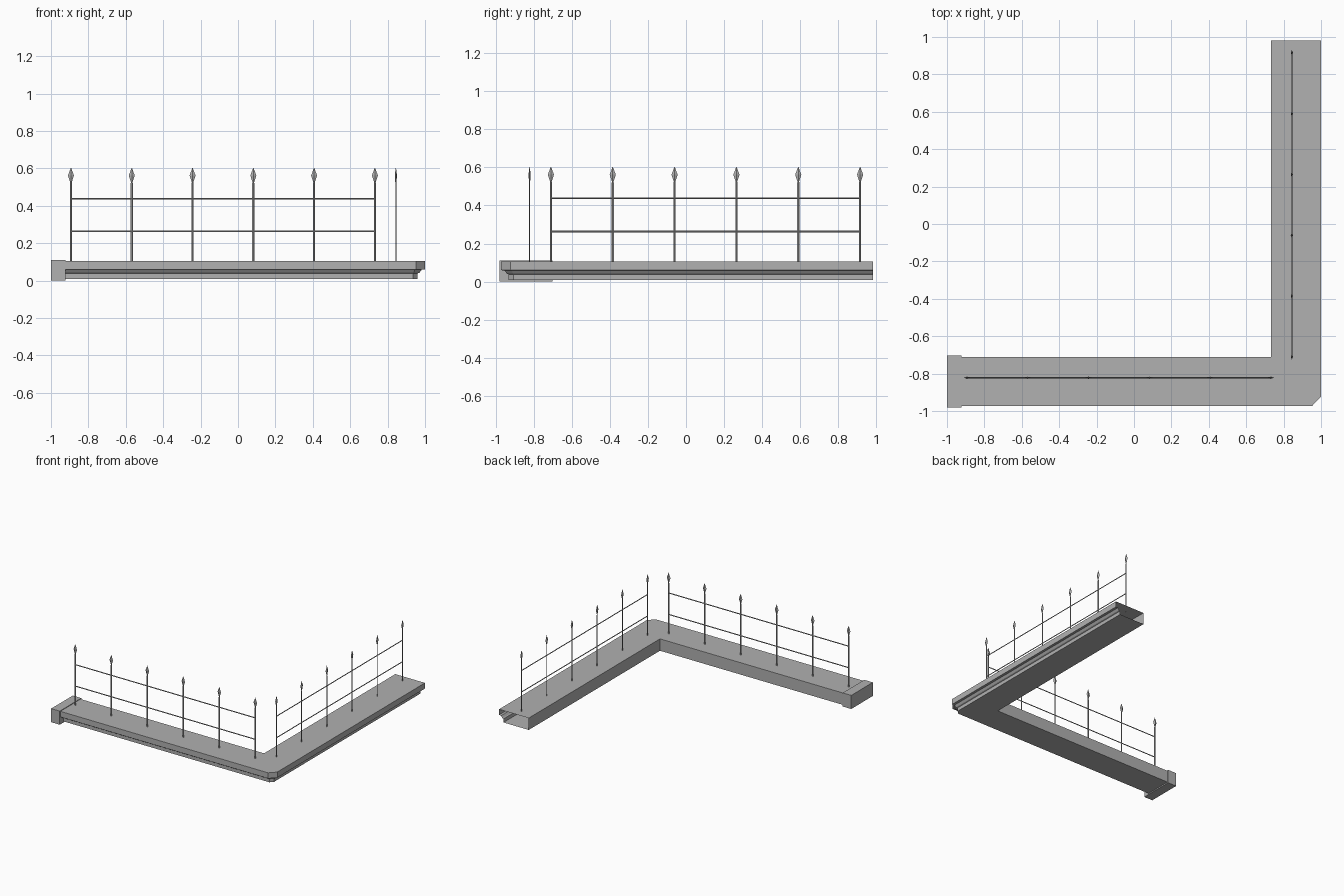
import bpy, math

if "Cube" in bpy.data.objects:
    bpy.data.objects.remove(bpy.data.objects["Cube"])

# Dark grey metal and stone
grey = bpy.data.materials.new("dark_grey")
grey.diffuse_color = (0.44, 0.44, 0.44, 1)
grey.use_nodes = True
grey.node_tree.nodes["Principled BSDF"].inputs["Base Color"].default_value = grey.diffuse_color


def make(name, verts, faces):
    me = bpy.data.meshes.new(name)
    me.from_pydata(verts, [], faces)
    me.materials.append(grey)
    me.update()
    ob = bpy.data.objects.new(name, me)
    bpy.context.collection.objects.link(ob)
    return ob


# L-shaped ledge: moulding profile (inset from the outer edge, height) swept round the corner
T = math.tan(math.radians(22.5))
TOP, BOT = 0.106, 0.009
END_Y, END_X = 0.982, -0.96
outer = [(0, TOP), (0, .06), (.018, .058), (.03, .042), (.04, .038), (.04, BOT)]
verts, faces = [], []
for d, z in outer:
    verts += [(END_X, -0.972 + d, z), (0.953 - d * T, -0.972 + d, z),
              (1 - d, -0.922 + d * T, z), (1 - d, END_Y, z)]
for i in range(len(outer) - 1):
    for j in range(3):
        a = i * 4 + j
        faces.append((a, a + 4, a + 5, a + 1))
n = len(verts)
for z in (BOT, TOP):
    verts += [(END_X, -0.71, z), (0.732, -0.71, z), (0.732, END_Y, z)]
b = n - 4
faces += [(0, 1, n + 4, n + 3), (1, 2, n + 4), (2, 3, n + 5, n + 4),      # top
          (b + 1, b, n, n + 1), (b + 2, b + 1, n + 1), (b + 3, b + 2, n + 1, n + 2),  # bottom
          (n, n + 3, n + 4, n + 1), (n + 1, n + 4, n + 5, n + 2)]         # inner walls
make("ledge", verts, faces)

# End block
bpy.ops.mesh.primitive_cube_add(size=1, location=(-0.9615, -0.841, 0.0555))
blk = bpy.context.object
blk.name = "end_block"
blk.scale = (0.077, 0.278, 0.111)
blk.data.materials.append(grey)


# Four-sided lofted spike: rings of (height, half width, half depth)
RINGS = [(TOP - .003, .006, .003), (.52, .006, .003), (.525, .004, .003),
         (.562, .016, .006), (.603, .0008, .0008)]


def fence(name, origin, along):
    sx, sy = along
    vs, fs = [], []

    def P(u, v, z):
        return (origin[0] + u * sx - v * sy, origin[1] + u * sy + v * sx, z)

    def loft(rings):
        s = len(vs)
        for r in rings:
            vs.extend(r)
        for i in range(len(rings) - 1):
            for j in range(4):
                a, c = s + i * 4 + j, s + i * 4 + (j + 1) % 4
                fs.append((a, c, c + 4, a + 4))
        fs.append((s + 3, s + 2, s + 1, s))
        e = len(vs) - 4
        fs.append((e, e + 1, e + 2, e + 3))

    # posts with spear finials
    for k in range(6):
        u = k * 0.325
        loft([[P(u + w, 0, z), P(u, d, z), P(u - w, 0, z), P(u, -d, z)]
              for z, w, d in RINGS])
    # two horizontal rails, diamond in section
    for z in (.263, .438):
        loft([[P(u, .003, z), P(u, 0, z + .0045),
               P(u, -.003, z), P(u, 0, z - .0045)] for u in (0, 1.625)])
    make(name, vs, fs)


fence("front_railing", (-0.893, -0.822), (1, 0))
fence("side_railing", (0.844, -0.71), (0, 1))
